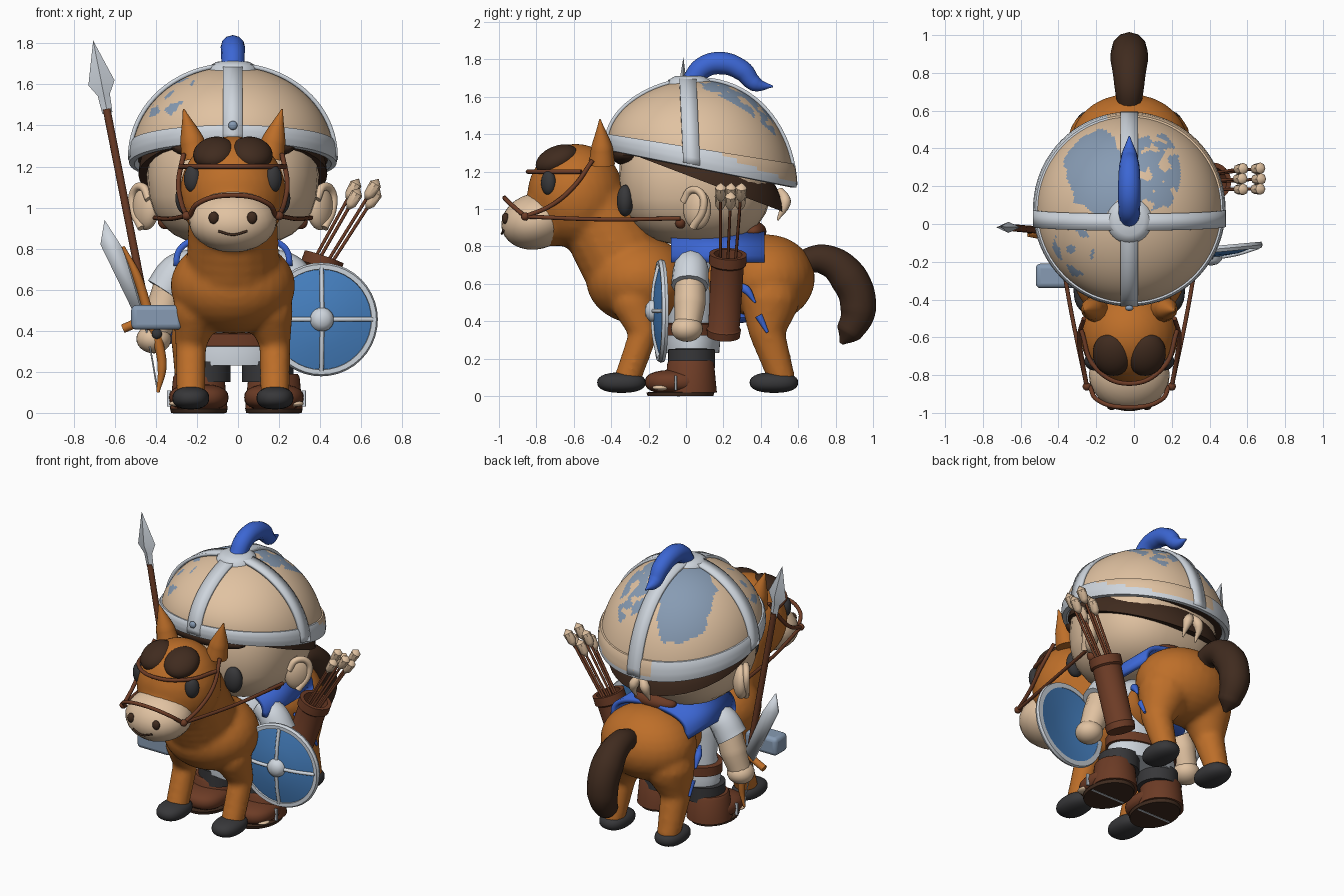
import bpy, bmesh, math
from mathutils import Matrix, Vector, Euler, noise

if "Cube" in bpy.data.objects:
    bpy.data.objects.remove(bpy.data.objects["Cube"])
C = -0.025  # centre plane of horse and rider
SIDES = ((-1, "right"), (1, "left"))

def material(name, *rgb):
    m = bpy.data.materials.new(name)
    m.use_nodes = True
    m.diffuse_color = [(c / 255) ** 2.2 for c in rgb] + [1]
    m.node_tree.nodes["Principled BSDF"].inputs["Base Color"].default_value = m.diffuse_color
    return m

coat, skin = material("chestnut coat", 188, 110, 45), material("pale skin", 224, 193, 160)
hairc, leather = material("dark hair", 66, 47, 36), material("brown leather", 108, 62, 42)
silver, coal = material("light steel", 205, 212, 220), material("charcoal", 58, 58, 60)
blue, paint = material("royal blue", 62, 102, 210), material("shield blue", 72, 128, 192)
slate = material("slate blue", 134, 154, 178)

def finish(name, bm, *mats, **mods):
    bmesh.ops.recalc_face_normals(bm, faces=bm.faces)
    me = bpy.data.meshes.new(name)
    bm.to_mesh(me)
    ob = bpy.data.objects.new(name, me)
    bpy.context.collection.objects.link(ob)
    for m in mats:
        me.materials.append(m)
    me.polygons.foreach_set("use_smooth", [True] * len(me.polygons))
    me.set_sharp_from_angle(angle=math.radians(42))
    for kind, props in mods.items():
        mod = ob.modifiers.new(kind, kind)
        for k, v in props.items():
            setattr(mod, k, v)
    return ob

def ball(bm, loc, r, rot=(0, 0, 0), seg=28, p=1):
    vs = bmesh.ops.create_uvsphere(bm, u_segments=seg, v_segments=seg // 2, radius=1)["verts"]
    for v in vs:
        v.co = [math.copysign(abs(c) ** p, c) for c in v.co]
    bmesh.ops.transform(bm, matrix=Matrix.LocRotScale(Vector(loc), Euler(rot), Vector(r)), verts=vs)

def blob(name, loc, r, mat, rot=(0, 0, 0), p=1):
    bm = bmesh.new()
    ball(bm, loc, r, rot, p=p)
    finish(name, bm, mat)

def tube(name, pts, radii, mat):
    cu = bpy.data.curves.new(name, "CURVE")
    cu.dimensions, cu.bevel_depth, cu.bevel_resolution = "3D", 1, 4
    cu.use_fill_caps, cu.resolution_u = True, 8
    sp = cu.splines.new("BEZIER")
    sp.bezier_points.add(len(pts) - 1)
    for i, b in enumerate(sp.bezier_points):
        b.co, b.radius = pts[i], radii[i] if isinstance(radii, list) else radii
        b.handle_left_type = b.handle_right_type = "AUTO"
    cu.materials.append(mat)
    bpy.context.collection.objects.link(bpy.data.objects.new(name, cu))

def lathe(name, profile, mat, m=Matrix(), seg=40):
    bm = bmesh.new()
    vs = [bm.verts.new((r, 0, z)) for r, z in profile]
    es = [bm.edges.new(pair) for pair in zip(vs, vs[1:])]
    bmesh.ops.spin(bm, geom=vs + es, axis=(0, 0, 1), cent=(0, 0, 0), steps=seg, angle=math.tau)
    bmesh.ops.remove_doubles(bm, verts=bm.verts, dist=1e-4)
    bmesh.ops.transform(bm, matrix=m, verts=bm.verts)
    return finish(name, bm, mat)

def place(loc, direction=(0, 0, 1), scale=(1, 1, 1)):
    return Matrix.LocRotScale(Vector(loc), Vector((0, 0, 1)).rotation_difference(Vector(direction)), Vector(scale))

def box(name, loc, size, mat, bevel):
    bm = bmesh.new()
    bmesh.ops.create_cube(bm, size=1, matrix=place(loc, scale=size))
    finish(name, bm, mat, BEVEL={"width": bevel, "segments": 3})

def arch(name, mat, thick, point, ends):
    bm = bmesh.new()
    rows = [[bm.verts.new(point(math.pi * i / 40, e)) for e in ends] for i in range(41)]
    for a, b in zip(rows, rows[1:]):
        bm.faces.new((a[0], a[1], b[1], b[0]))
    return finish(name, bm, mat, SOLIDIFY={"thickness": thick, "offset": 0})

def chain(bm, *pts):
    for a, b in zip(pts, pts[1:]):
        for i in range(7):
            q = Vector(a).lerp(Vector(b), i / 6)
            ball(bm, q[:3], [q[3]] * 3, seg=16)

# Horse body: overlapping volumes fused into one skin
bm = bmesh.new()
for y, z, r in ((-.25, .62, (.305, .285, .235)), (.1, .6, (.18, .45, .17)), (.43, .63, (.31, .26, .235)),
                (-.59, 1.07, (.26, .26, .28)), (-.72, .95, (.185, .2, .15))):
    ball(bm, (C, y, z), r)
chain(bm, (C, -.48, .98, .22), (C, -.32, .68, .23))
for s in (-1, 1):
    x = C + s * .205
    chain(bm, (x - s * .03, -.28, .5, .12), (x, -.225, .34, .078), (x, -.31, .1, .074))
    chain(bm, (x - s * .04, .45, .52, .16), (x, .43, .35, .098), (x, .51, .1, .075))
finish("horse_body", bm, coat, REMESH={"mode": "VOXEL", "voxel_size": .018, "use_smooth_shade": True},
       SMOOTH={"factor": .5, "iterations": 6})

# Horse face, hooves, bridle and tail
blob("muzzle", (C, -.8, .935), (.214, .19, .15), skin, (.25, 0, 0))
tube("horse_mouth", [(C - .07, -.975, .885), (C, -.985, .868), (C + .07, -.975, .885)], .006, hairc)
for name, low, mid, top in (("brow_strap", (.255, -.56, 1.2), (.18, -.76, 1.2), (-.845, 1.2)),
                            ("noseband", (.21, -.86, .96), (.17, -.93, 1.02), (-.97, 1.06))):
    half = [[(C + s * x, y, z) for x, y, z in (low, mid)] for s in (-1, 1)]
    tube(name, half[0] + [(C, *top)] + half[1][::-1], .012, leather)
for s, side in SIDES:
    blob("horse_eye_" + side, (C + s * .198, -.735, 1.14), (.045, .035, .066), coal, (0, 0, s * .75))
    blob("nostril_" + side, (C + s * .093, -.965, .95), (.025, .02, .03), hairc)
    blob("forelock_" + side, (C + s * .09, -.69, 1.265), (.105, .12, .07), hairc, (.4, s * .2, 0))
    tube("horse_ear_" + side, [(C + s * .18, -.45, 1.24), (C + s * .2, -.45, 1.33), (C + s * .24, -.46, 1.48)],
         [.07, .058, .004], coat)
    for y, part in ((-.345, "front"), (.47, "hind")):
        blob(f"{part}_hoof_{side}", (C + s * .205, y, .072), (.09, .13, .055), coal, p=.85)
    bit = (C + s * .225, -.86, .96)
    tube("cheek_strap_" + side, [bit, (C + s * .25, -.72, 1.02), (C + s * .265, -.6, 1.12), (C + s * .24, -.5, 1.26)],
         .012, leather)
    blob("bit_ring_" + side, bit, (.022, .022, .022), leather)
    tube("rein_" + side, [bit, (C + s * .31, -.45, .945), (C + s * .38, -.03, .95)], .011, leather)
    blob("rein_knob_" + side, (C + s * .33, -.03, .93), (.035, .03, .035), leather)
tube("tail", [(C, .6, .71), (C, .74, .73), (C, .87, .63), (C, .92, .46), (C, .87, .34), (C, .83, .28)],
     [.06, .08, .1, .095, .07, .01], hairc)

# Saddle blanket, saddle and side trim
arch("saddle_blanket", blue, .03, lambda a, y: (C + .275 * math.cos(a), y, .715 + .155 * math.sin(a) ** .6), (-.08, .42))
blob("saddle_back", (C, .36, .88), (.15, .07, .055), leather)
blob("girth_cloth", (C, .28, .42), (.13, .08, .03), blue)
for s, side in SIDES:
    tube("blanket_trim_" + side, [(C + s * x, y, z) for x, y, z in ((.26, .26, .6), (.29, .32, .57), (.305, .37, .5))],
         [.01, .024, .006], blue)
    tube("blanket_tassel_" + side, [(C + s * .295, .39, .43), (C + s * .305, .435, .34)], [.022, .008], blue)

# Rider torso, belt and limbs
trunk = place((C, .035, 0), scale=(1, .62, 1))
lathe("tunic", [(0, .23), (.23, .23), (.24, .3), (.21, .42), (.23, .6), (.2, .74), (.1, .82), (0, .83)], silver, trunk)
lathe("belt", [(.215, .32), (.25, .325), (.25, .385), (.215, .39)], leather, trunk)
for s, side in SIDES:
    x = s * .183 - .008
    lathe("trouser_leg_" + side, [(0, .15), (.125, .15), (.125, .25), (0, .26)], coal, place((x - s * .03, .03, 0)))
    lathe("boot_shaft_" + side, [(0, .02), (.14, .02), (.125, .175), (.115, .19), (0, .19)], leather, place((x, .025, 0)))
    blob("boot_toe_" + side, (x, -.06, .075), (.145, .16, .065), leather, p=.8)
    lathe("boot_sole_" + side, [(0, 0), (.135, 0), (.14, .02), (0, .03)], hairc, place((x, -.03, 0), scale=(1, 1.3, 1)))
    box("sole_bar_" + side, (x, -.04, .002), (.25, .015, .008), silver, .001)
    box("spur_" + side, (x + s * .146, -.055, .07), (.02, .012, .08), silver, .003)
    blob("toe_trim_" + side, (x + s * .105, -.135, .045), (.04, .045, .015), skin)
    tube("sleeve_" + side, [(C + s * .18, .03, .73), (C + s * .27, .025, .68), (C + s * .33, .02, .59)],
         [.075, .095, .1], silver)
    tube("forearm_" + side, [(C + s * .3, .02, .64), (C + s * .34, .02, .5), (C + s * .38, .01, .38)],
         [.08, .085, .07], skin)
    blob("hand_" + side, (C + s * .385, .005, .36), (.085, .085, .07), skin)

# Rider head and hair
blob("rider_head", (C, .05, 1.16), (.42, .41, .355), skin, p=.8)
for s, side in SIDES:
    blob("rider_eye_" + side, (C + s * .22, -.325, 1.045), (.06, .045, .085), coal)
    blob("rider_ear_" + side, (C + s * .425, .06, 1), (.05, .085, .11), skin, (0, 0, -s * .64))
    curl = ((-.06, .04), (-.01, .1), (.06, .08), (.07, 0), (0, -.1))
    tube("ear_rim_" + side, [(C + s * (.445 + a * .6), .035 + a * .8, 1 + b) for a, b in curl], .02, skin)
    tube("band_tail_" + side, [(C, .5, 1.1), (C + s * .04, .53, 1.04), (C + s * .05, .49, .94)], [.02, .032, .005], skin)
lean = Matrix(((.46, 0, 0, C), (0, .46, 0, .06), (0, -.175, .3, 1.16), (0, 0, 0, 1)))
lathe("hair", [(0, 0)] + [(math.cos(i * math.pi / 24), math.sin(i * math.pi / 24)) for i in range(13)], hairc, lean)
blob("fringe", (C, -.31, 1.29), (.3, .09, .06), hairc)

# Helmet: leaning dome with worn paint, lining, rim, ribs and plume
def to_dome(ob):
    for v in ob.data.vertices:
        x, y, w = v.co
        v.co = C + .495 * x, .08 + .5 * y - .02 * w, 1.23 + .46 * w - .1 * y * (1 - max(w, 0))

def oval(c, x, y, rx, ry):
    return ((c.x - x) / rx) ** 2 + ((c.y - y) / ry) ** 2

bm = bmesh.new()
bmesh.ops.create_uvsphere(bm, u_segments=160, v_segments=120, radius=1)
bmesh.ops.delete(bm, geom=[v for v in bm.verts if v.co.z < -.01], context="VERTS")
for f in bm.faces:
    c = f.calc_center_median()
    n = noise.noise(c * 5)
    left = oval(c, -.34, .42, .32, .42) + n * .5 < 1
    right = oval(c, .27, .42, .28, .4) + n * .3 < 1 and noise.noise(c * 9) < .17
    f.material_index = int(left or right or (oval(c, -.6, -.42, .22, .28) < 1 and n > .08))
to_dome(finish("helmet_dome", bm, skin, slate))
to_dome(lathe("helmet_lining", [(0, .03), (.98, .03)], hairc))
rim = lathe("helmet_rim", [(.93, 0), (.97, -.04), (1.02, -.03), (1.03, .03), (1.03, .07), (1.025, .11), (1.02, .16),
                           (1.0, .2), (.95, .2)], silver, seg=80)
rim.data.materials.append(skin)
for p in rim.data.polygons:
    p.material_index = int(p.center.y > .2 and p.center.x > -.25 and p.center.z > .21 - .19 * p.center.y)
to_dome(rim)
to_dome(arch("lengthwise_rib", silver, .02, lambda a, w: (w, 1.012 * math.cos(a), 1.012 * math.sin(a)), (-.095, .095)))
to_dome(arch("crosswise_rib", silver, .02, lambda a, w: (1.012 * math.cos(a), w, 1.012 * math.sin(a)), (-.19, -.01)))
lathe("helmet_boss", [(.125, -.03), (.115, .0), (.08, .02), (0, .025)], silver, place((C, .02, 1.69)))
blob("helmet_rivet", (C, -.445, 1.4), (.022, .015, .022), slate)
tube("plume", [(C, .03, 1.68), (C, .09, 1.755), (C, .19, 1.78), (C, .3, 1.74), (C, .37, 1.67), (C, .465, 1.655)],
     [.055, .058, .06, .055, .042, .004], blue)

# Shield
face = Matrix.Translation((.405, -.13, .455)) @ Matrix.Rotation(.09, 4, "Z") @ Matrix.Rotation(math.pi / 2, 4, "X")
lathe("shield_face", [(0, .05), (.14, .038), (.25, .01), (.25, -.01), (.12, .012), (0, .02)], paint, face)
lathe("shield_rim", [(.24, -.012), (.272, -.012), (.277, .005), (.268, .022), (.245, .022), (.24, -.012)], silver, face)
lathe("shield_boss", [(.06, .035), (.055, .065), (.03, .085), (0, .09)], silver, face)
for i in range(4):
    d = face @ Matrix.Rotation(i * math.pi / 2, 4, "Z")
    tube("shield_rib", [d @ Vector(p) for p in ((.03, 0, .05), (.14, 0, .04), (.25, 0, .016))], .011, silver)

# Quiver and arrows
top, low, aim = Vector((.42, .225, .76)), Vector((.27, .2, .32)), Vector((.21, .015, .355))
lathe("quiver", [(0, 0), (.088, 0), (.092, .04), (.084, .05), (.088, .4), (.1, .41), (.1, .465), (.075, .465), (.07, .36),
                 (0, .36)], leather, place(low, top - low))
for i in range(6):
    off = Matrix.Rotation(i * math.tau / 6, 3, "Z") @ Vector((.045, 0, -.01))
    start, end = top + off - aim * .2, top + off * 1.4 + aim * (.86 + .13 * (i % 2))
    tube("arrow_shaft", [start, end], .008, leather)
    lathe("arrow_feathers", [(0, -.08), (.026, -.04), (.03, .02), (0, .05)], skin, place(end, end - start), 8)

# Spear, sword, bow and carried block
butt, neck = Vector((-.42, -.04, .36)), Vector((-.64, -.02, 1.48))
tube("spear_shaft", [butt, neck], .019, leather)
lathe("spear_head", [(0, -.02), (.025, -.02), (.03, .07), (.065, .13), (0, .34)], silver, place(neck, neck - butt, (1, .45, 1)), 4)
blob("grip_end", (-.395, -.08, .385), (.025, .02, .025), coal)
bm = bmesh.new()
bm.faces.new([bm.verts.new((x, -.02, z)) for x, z in ((-.65, .94), (-.56, .8), (-.43, .5), (-.49, .45), (-.67, .82))])
finish("sword_blade", bm, silver, SOLIDIFY={"thickness": .02, "offset": 0})
tube("sword_guard", [(-.56, -.03, .41), (-.42, -.04, .47)], .022, coat)
bow = [(x, -.06, z) for x, z in ((-.56, .81), (-.49, .66), (-.44, .5), (-.385, .33), (-.37, .22), (-.39, .1))]
tube("bow", bow, [.008, .022, .024, .024, .022, .008], coat)
tube("bow_string", [bow[0], (-.45, -.06, .42), bow[-1]], .004, silver)
box("carried_block", (-.395, -.275, .465), (.25, .13, .12), slate, .025)
